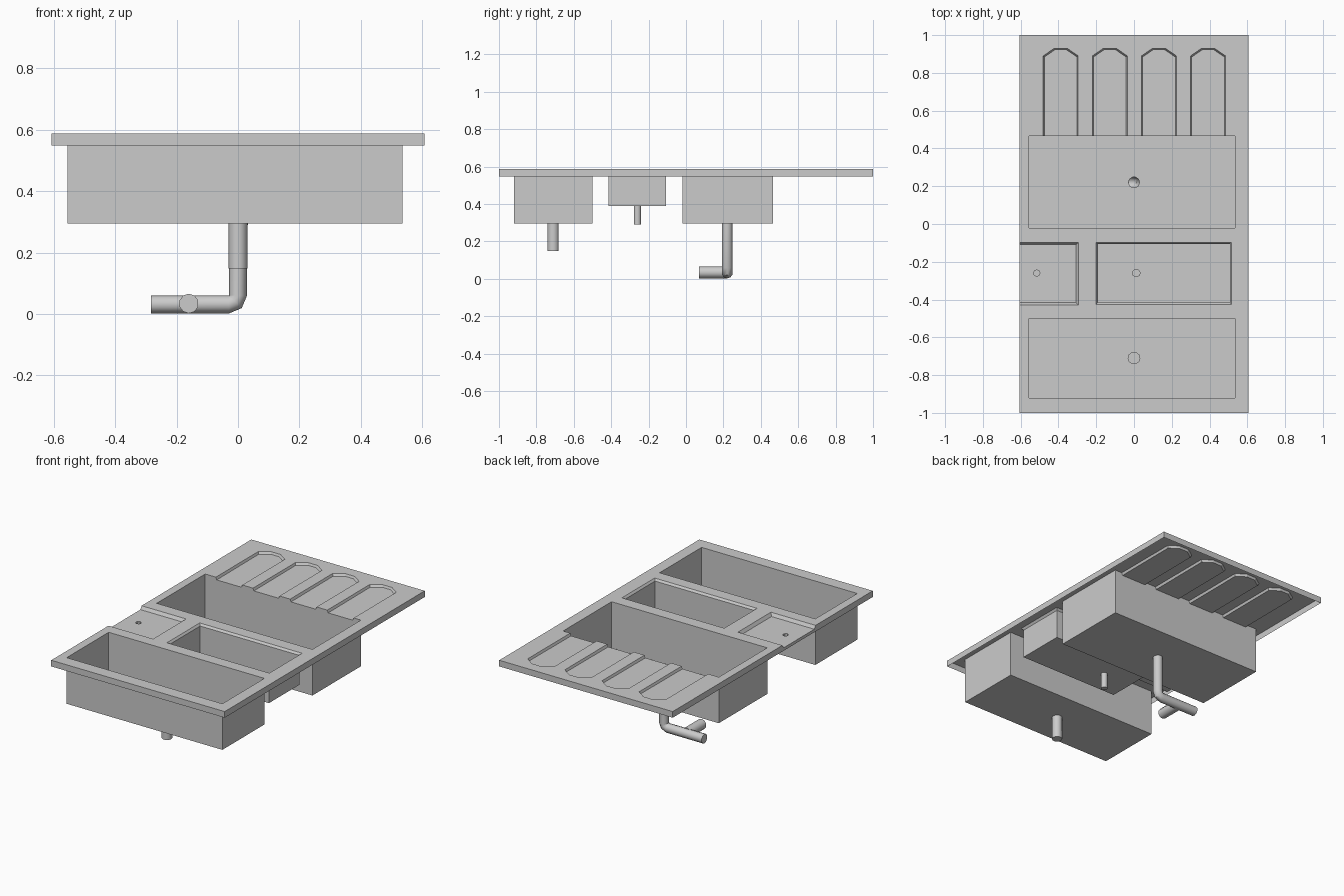
import bpy, bmesh
from math import cos, sin, pi
from mathutils import Vector

if "Cube" in bpy.data.objects:
    bpy.data.objects.remove(bpy.data.objects["Cube"])

TOP, SKIRT, TRAY = 0.587, 0.548, 0.567
X = 0.607
BACK = 0.465            # back edge of the large basin
GROOVES = [-0.388, -0.128, 0.132, 0.392]
GW = 0.0925             # groove half width


def finish(bm, name):
    bmesh.ops.remove_doubles(bm, verts=bm.verts, dist=1e-5)
    bmesh.ops.recalc_face_normals(bm, faces=bm.faces)
    me = bpy.data.meshes.new(name)
    bm.to_mesh(me)
    bm.free()
    ob = bpy.data.objects.new(name, me)
    bpy.context.collection.objects.link(ob)
    return ob


def face(bm, pts):
    bm.faces.new([bm.verts.new(p) for p in pts])


def band(bm, a, b, closed=True):
    n = len(a)
    for i in range(n if closed else n - 1):
        j = (i + 1) % n
        face(bm, [a[i], a[j], b[j], b[i]])


def sheet(bm, loops):
    # flat face bounded by the first loop, with the others as holes
    edges = []
    for loop in loops:
        vs = [bm.verts.new(p) for p in loop]
        edges += [bm.edges.new((vs[i - 1], vs[i])) for i in range(len(vs))]
    bmesh.ops.triangle_fill(bm, edges=edges, use_beauty=True, normal=(0, 0, 1))


def rect(x0, x1, y0, y1, z):
    return [(x0, y0, z), (x1, y0, z), (x1, y1, z), (x0, y1, z)]


def circle(x, y, z, r, n=10):
    return [(x + r * cos(2 * pi * i / n), y + r * sin(2 * pi * i / n), z) for i in range(n)]


def groove(cx, z, inset=0.0):
    w, e = GW - inset, 0.93 - inset
    return [(cx + w, BACK, z), (cx + w, e - 0.04, z), (cx + w - 0.058, e, z),
            (cx - w + 0.058, e, z), (cx - w, e - 0.04, z), (cx - w, BACK, z)]


def pipe(name, path, r, n=10, axis=(0, 1, 0), cap_start=False):
    # swept tube, open at the drain and closed at its far end
    bm = bmesh.new()
    path, axis, rings = [Vector(p) for p in path], Vector(axis), []
    for i, p in enumerate(path):
        t = (path[min(i + 1, len(path) - 1)] - path[max(i - 1, 0)]).normalized()
        s = axis.cross(t)
        rings.append([p + r * (s * cos(2 * pi * k / n) + axis * sin(2 * pi * k / n)) for k in range(n)])
    for a, b in zip(rings, rings[1:]):
        band(bm, a, b)
    face(bm, rings[-1])
    if cap_start:
        face(bm, rings[0])
    ob = finish(bm, name)
    bpy.context.view_layer.objects.active = ob
    ob.select_set(True)
    bpy.ops.object.shade_smooth_by_angle(angle=0.7)
    ob.select_set(False)


# Worktop sheet with drainer, basin openings and a tap tray cut into its left edge
bm = bmesh.new()
bx0, bx1, by0 = -0.555, 0.535, -0.02
outer = [(-X, -0.097, TOP), (-X, 1, TOP), (X, 1, TOP), (X, -1, TOP), (-X, -1, TOP), (-X, -0.428, TOP)]
notch = [outer[-1], (-0.295, -0.428, TOP), (-0.295, -0.097, TOP), outer[0]]
tray = [(-X, -0.416, TRAY), (-0.307, -0.416, TRAY), (-0.307, -0.109, TRAY), (-X, -0.109, TRAY)]
drainer = [p for cx in reversed(GROOVES) for p in groove(cx, TOP)]
large = [(bx0, by0, TOP), (bx1, by0, TOP), (bx1, BACK, TOP)] + drainer + [(bx0, BACK, TOP)]
mid_top = rect(-0.2, 0.517, -0.425, -0.097, TOP)
mid_low = rect(-0.19, 0.507, -0.415, -0.107, 0.574)
front = rect(bx0, bx1, -0.92, -0.5, TOP)
sheet(bm, [outer + notch[1:3], large, mid_top, front])
band(bm, mid_top, mid_low)
band(bm, notch, tray, closed=False)
sheet(bm, [tray, circle(-0.515, -0.26, TRAY, 0.017, 8)])
rim = outer + [tray[0], tray[3]]
band(bm, rim, [(x, y, SKIRT) for x, y, z in rim])
for cx in GROOVES:
    low = groove(cx, TOP - 0.014, 0.006)
    low[0], low[-1] = [(p[0], BACK, TOP - 0.016) for p in (low[0], low[-1])]
    band(bm, groove(cx, TOP), low, closed=False)
    face(bm, low)
finish(bm, "worktop")


# Basins: four walls and a floor with a drain hole
def basin(name, top, z, drain, r):
    bm = bmesh.new()
    low = [(x, y, z) for x, y, _ in top]
    for i in range(4):
        j = (i + 1) % 4
        edge = [top[i], top[j]]
        if name == "large_basin" and i == 2:
            # back wall dips where the drainer grooves run in
            edge = [top[i]]
            for cx in reversed(GROOVES):
                w = GW - 0.006
                edge += [(cx + GW, BACK, TOP), (cx + w, BACK, TOP - 0.016),
                         (cx - w, BACK, TOP - 0.016), (cx - GW, BACK, TOP)]
            edge.append(top[j])
        face(bm, edge + [low[j], low[i]])
    sheet(bm, [low, circle(*drain, z, r)])
    finish(bm, name)


basin("large_basin", rect(bx0, bx1, by0, BACK, TOP), 0.295, (0, 0.22), 0.029)
basin("middle_basin", mid_low, 0.39, (0.012, -0.26), 0.02)
basin("front_basin", front, 0.295, (0, -0.71), 0.031)

# Drain pipes
pipe("front_drain", [(0, -0.71, 0.295), (0, -0.71, 0.148)], 0.031)
pipe("middle_drain", [(0.012, -0.26, 0.39), (0.012, -0.26, 0.29)], 0.02)
pipe("tap_hole_sleeve", [(-0.515, -0.26, TRAY), (-0.515, -0.26, 0.52)], 0.017, 8)
pipe("waste_pipe", [(0, 0.22, 0.295), (0, 0.22, 0.06), (-0.008, 0.22, 0.04),
                    (-0.03, 0.22, 0.031), (-0.283, 0.22, 0.031)], 0.029)
pipe("waste_branch", [(-0.16, 0.22, 0.034), (-0.16, 0.07, 0.034)], 0.032, axis=(1, 0, 0), cap_start=True)
